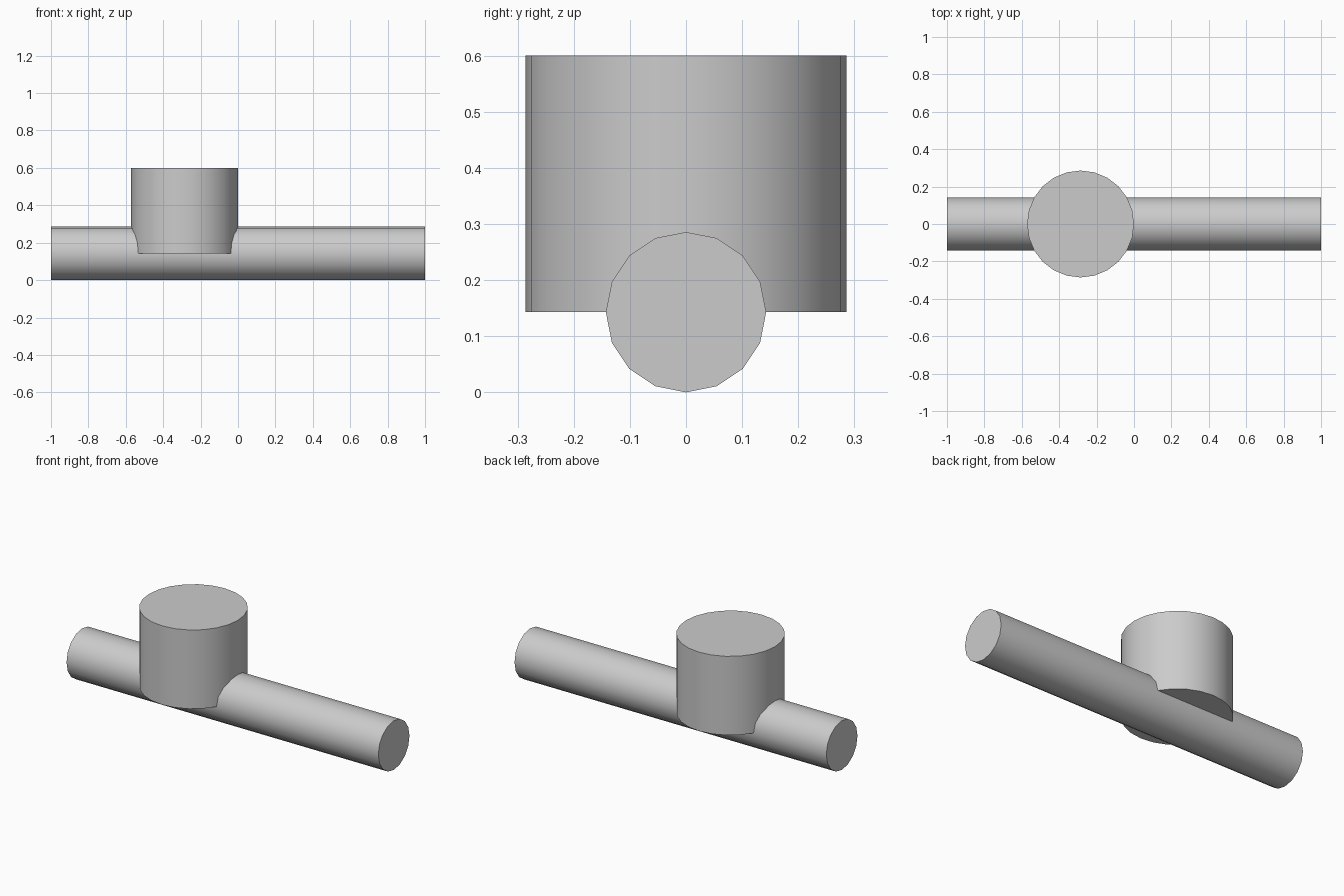
import bpy
import math

cube = bpy.data.objects.get("Cube")
if cube:
    bpy.data.objects.remove(cube, do_unlink=True)

R = 1 / 7  # rod radius; every other size follows from it

grey = bpy.data.materials.new("plain grey")
grey.use_nodes = True
colour = (0.6, 0.6, 0.6, 1)
grey.diffuse_color = colour
grey.node_tree.nodes["Principled BSDF"].inputs["Base Color"].default_value = colour


def cylinder(name, sides, radius, length, location, tilt=0):
    bpy.ops.mesh.primitive_cylinder_add(
        vertices=sides, radius=radius, depth=length,
        location=location, rotation=(0, tilt, 0))
    obj = bpy.context.object
    obj.name = name
    obj.data.materials.append(grey)
    bpy.ops.object.transform_apply(location=False, rotation=True, scale=False)
    bpy.ops.object.shade_smooth_by_angle(angle=math.radians(40))
    return obj


# Long horizontal rod along x
cylinder("horizontal_rod", 16, R, 2, (0, 0, R), math.pi / 2)

# Upright drum whose flat base sits on the rod's axis
height = 3.2 * R
cylinder("upright_drum", 24, 2 * R, height, (-2 * R, 0, R + height / 2))
